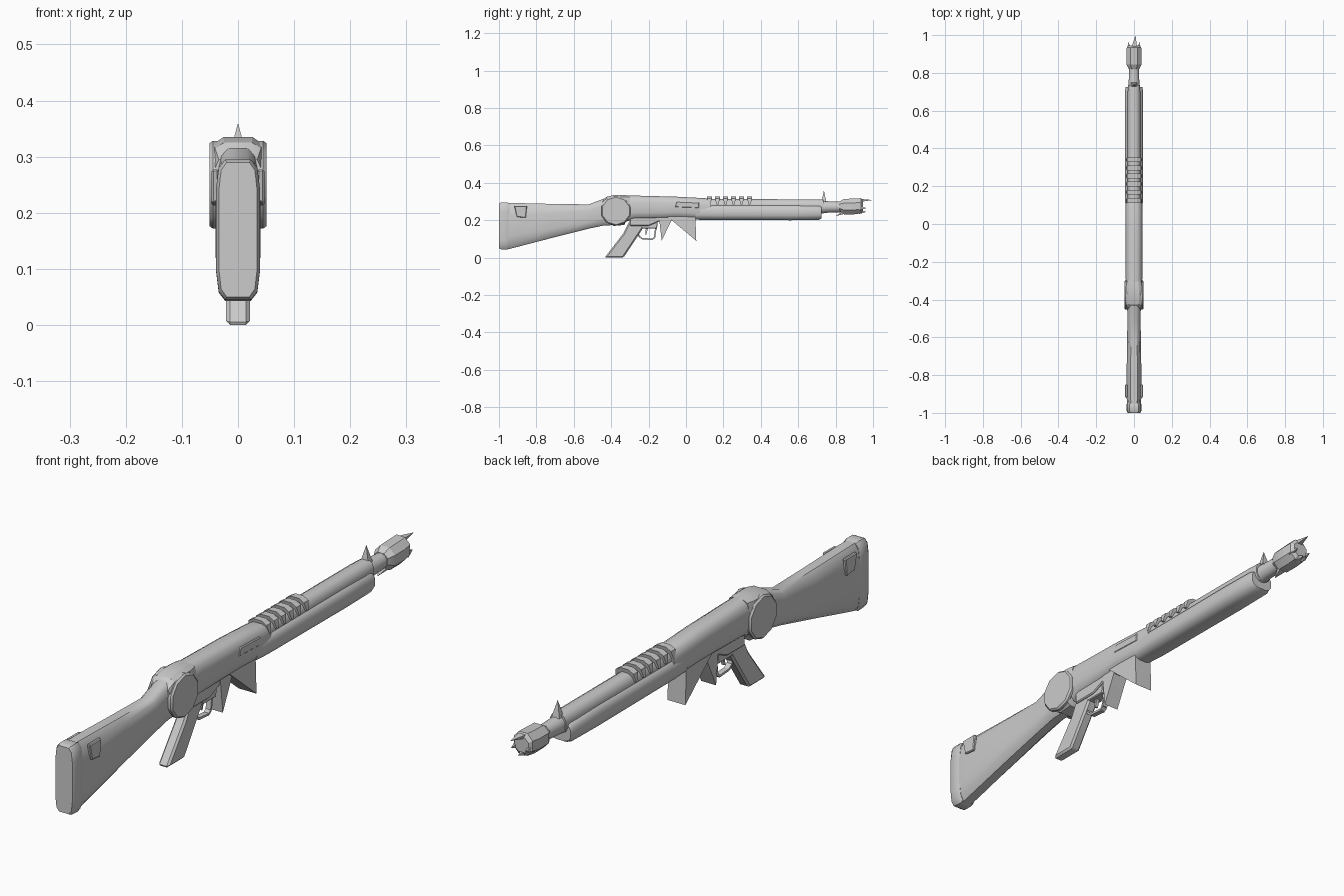
import bpy, bmesh, math

if "Cube" in bpy.data.objects:
    bpy.data.objects.remove(bpy.data.objects["Cube"])

grey = bpy.data.materials.new("grey metal")
grey.diffuse_color = (0.6, 0.6, 0.6, 1)
grey.use_nodes = True
grey.node_tree.nodes["Principled BSDF"].inputs["Base Color"].default_value = grey.diffuse_color


def finish(name, bm, angle=35):
    bmesh.ops.recalc_face_normals(bm, faces=bm.faces)
    me = bpy.data.meshes.new(name)
    bm.to_mesh(me)
    bm.free()
    ob = bpy.data.objects.new(name, me)
    bpy.context.collection.objects.link(ob)
    me.materials.append(grey)
    bpy.ops.object.select_all(action='DESELECT')
    ob.select_set(True)
    bpy.context.view_layer.objects.active = ob
    bpy.ops.object.shade_smooth_by_angle(angle=math.radians(angle))
    return ob


def loft(name, stations, sides=12, power=0.7, angle=40):
    """Skin rounded sections given as (y, z low, z high, half width)."""
    bm = bmesh.new()
    rings = []
    for y, lo, hi, w in stations:
        ring = []
        for i in range(sides):
            a = 2 * math.pi * (i + 0.5) / sides
            c, s = math.cos(a), math.sin(a)
            c = math.copysign(abs(c) ** power, c)
            s = math.copysign(abs(s) ** power, s)
            k = 1 / math.cos(math.pi / sides) ** power
            ring.append(bm.verts.new((w * c * k, y, (lo + hi) / 2 + (hi - lo) / 2 * s * k)))
        rings.append(ring)
    for a, b in zip(rings, rings[1:]):
        for i in range(sides):
            j = (i + 1) % sides
            bm.faces.new((a[i], a[j], b[j], b[i]))
    bm.faces.new(rings[0])
    bm.faces.new(rings[-1])
    return finish(name, bm, angle)


def slab(name, outline, x0, x1, bevel=0.0):
    """Side outline of (y, z) points extruded across x."""
    bm = bmesh.new()
    f = bm.faces.new([bm.verts.new((x0, y, z)) for y, z in outline])
    ext = bmesh.ops.extrude_face_region(bm, geom=[f])
    for v in ext['geom']:
        if isinstance(v, bmesh.types.BMVert):
            v.co.x = x1
    if bevel:
        bmesh.ops.bevel(bm, geom=bm.edges[:], offset=bevel, segments=1, affect='EDGES')
    return finish(name, bm, 30)


def spike(name, base, tip):
    bm = bmesh.new()
    b = [bm.verts.new(p) for p in base]
    t = bm.verts.new(tip)
    bm.faces.new(b)
    for i in range(len(b)):
        bm.faces.new((b[i], b[(i + 1) % len(b)], t))
    return finish(name, bm, 20)


# Shoulder stock and butt pad
loft("butt_pad", [(-1, .05, .29, .034), (-.99, .045, .295, .039),
                  (-.955, .043, .295, .039), (-.945, .05, .29, .036)], 12, .4)
loft("stock", [(-.95, .045, .292, .037), (-.9, .058, .292, .04), (-.7, .11, .287, .038),
               (-.52, .155, .285, .035), (-.44, .172, .315, .036), (-.36, .175, .325, .036)], 12, .6)
for s in (-1, 1):
    slab("stock_side_boss", [(-.918, .277), (-.85, .277), (-.857, .213), (-.905, .218)],
         s * .034, s * .047, .003)

# Faceted collar with round side bosses between stock and receiver
loft("collar", [(-.45, .225, .3, .04), (-.425, .19, .325, .048), (-.385, .17, .335, .05),
                (-.33, .175, .335, .049), (-.30, .23, .332, .042)], 12, .5, 25)
for s in (-1, 1):
    slab("collar_boss", [(-.375 + .082 * math.cos(math.pi * (i + .5) / 5),
                          .25 + .08 * math.sin(math.pi * (i + .5) / 5)) for i in range(10)],
         s * .03, s * .051, .006)

# Receiver, barrel and handguard
loft("receiver", [(-.36, .18, .334, .042), (-.28, .205, .332, .044), (-.05, .21, .326, .044),
                  (.1, .205, .318, .044), (.13, .205, .312, .042)], 12, .65)
loft("upper_barrel", [(.1, .23, .313, .034), (.68, .235, .312, .034), (.735, .24, .31, .032)], 12, .8)
loft("handguard", [(.05, .203, .28, .042), (.12, .202, .284, .047), (.56, .2, .285, .048),
                   (.71, .202, .282, .047), (.725, .21, .275, .044)], 12, .7)
slab("receiver_underside", [(-.3, .17), (-.3, .23), (.06, .225), (.05, .205), (-.14, .195), (-.2, .17)],
     -.028, .028, .004)
slab("ejection_cover", [(-.06, .27), (-.05, .3), (.07, .295), (.07, .265)], .03, .046, .003)

# Cooling ribs wrapped over the barrel
for i in range(6):
    y = .125 + i * .043
    bm = bmesh.new()
    n = 6
    loops = []
    for r, dy in ((.0, -.013), (.0, .013)):
        top = [(-.043, .285), (-.036, .316), (-.016, .327), (.016, .327), (.036, .316), (.043, .285)]
        loops.append([bm.verts.new((x, y + dy * (.35 if z < .3 else 1), z)) for x, z in top])
    for k in range(n):
        j = (k + 1) % n
        bm.faces.new((loops[0][k], loops[0][j], loops[1][j], loops[1][k]))
    bm.faces.new(loops[0])
    bm.faces.new(loops[1])
    finish("cooling_rib", bm, 20)

# Muzzle: thin barrel, flared brake with torn spikes, and front sight
loft("muzzle_barrel", [(.7, .235, .305, .03), (.76, .242, .3, .028), (.85, .245, .298, .024)], 10, 1)
loft("muzzle_brake", [(.82, .25, .30, .028), (.845, .232, .314, .04), (.9, .232, .316, .041),
                      (.935, .237, .318, .038), (.945, .25, .305, .028)], 8, .9, 25)
spike("muzzle_top_spike", [(-.018, .92, .315), (.018, .92, .315), (.014, .92, .297), (-.014, .92, .297)],
      (.008, 1.0, .308))
for x, z in ((-.028, .265), (.028, .265), (0, .245)):
    spike("muzzle_tooth", [(x - .01, .925, z - .012), (x + .01, .925, z - .012),
                           (x + .01, .925, z + .012), (x - .01, .925, z + .012)], (x, .965, z))
spike("muzzle_barb", [(-.02, .84, .25), (.02, .84, .25), (.02, .87, .24), (-.02, .87, .24)],
      (0, .80, .222))
spike("front_sight", [(-.016, .725, .3), (.016, .725, .3), (.016, .75, .3), (-.016, .75, .3)],
      (0, .737, .36))

# Slanted pistol grip
slab("grip", [(-.30, .2), (-.21, .2), (-.235, .15), (-.335, 0), (-.435, 0), (-.335, .13)],
     -.021, .021, .007)

# Trigger guard loop and trigger
guard = [(-.265, .165), (-.252, .115), (-.235, .102), (-.18, .098), (-.168, .108), (-.16, .17)]
for (y0, z0), (y1, z1) in zip(guard, guard[1:]):
    l = math.hypot(y1 - y0, z1 - z0)
    ny, nz = -(z1 - z0) / l * .004, (y1 - y0) / l * .004
    slab("trigger_guard", [(y0 - ny, z0 - nz), (y1 - ny, z1 - nz), (y1 + ny, z1 + nz), (y0 + ny, z0 + nz)],
         -.01, .01)
slab("trigger", [(-.22, .18), (-.2, .18), (-.205, .15), (-.212, .125), (-.218, .125), (-.215, .15)], -.006, .006)
slab("trigger_housing", [(-.25, .2), (-.15, .2), (-.155, .155), (-.235, .155)], -.022, .022, .003)

# Jagged magazine well: two sharp fins under the receiver
slab("rear_fin", [(-.145, .22), (-.07, .22), (-.08, .195), (-.13, .09)], -.03, .03)
slab("front_fin", [(-.1, .22), (.05, .22), (.055, .09), (-.07, .195)], -.036, .036)
